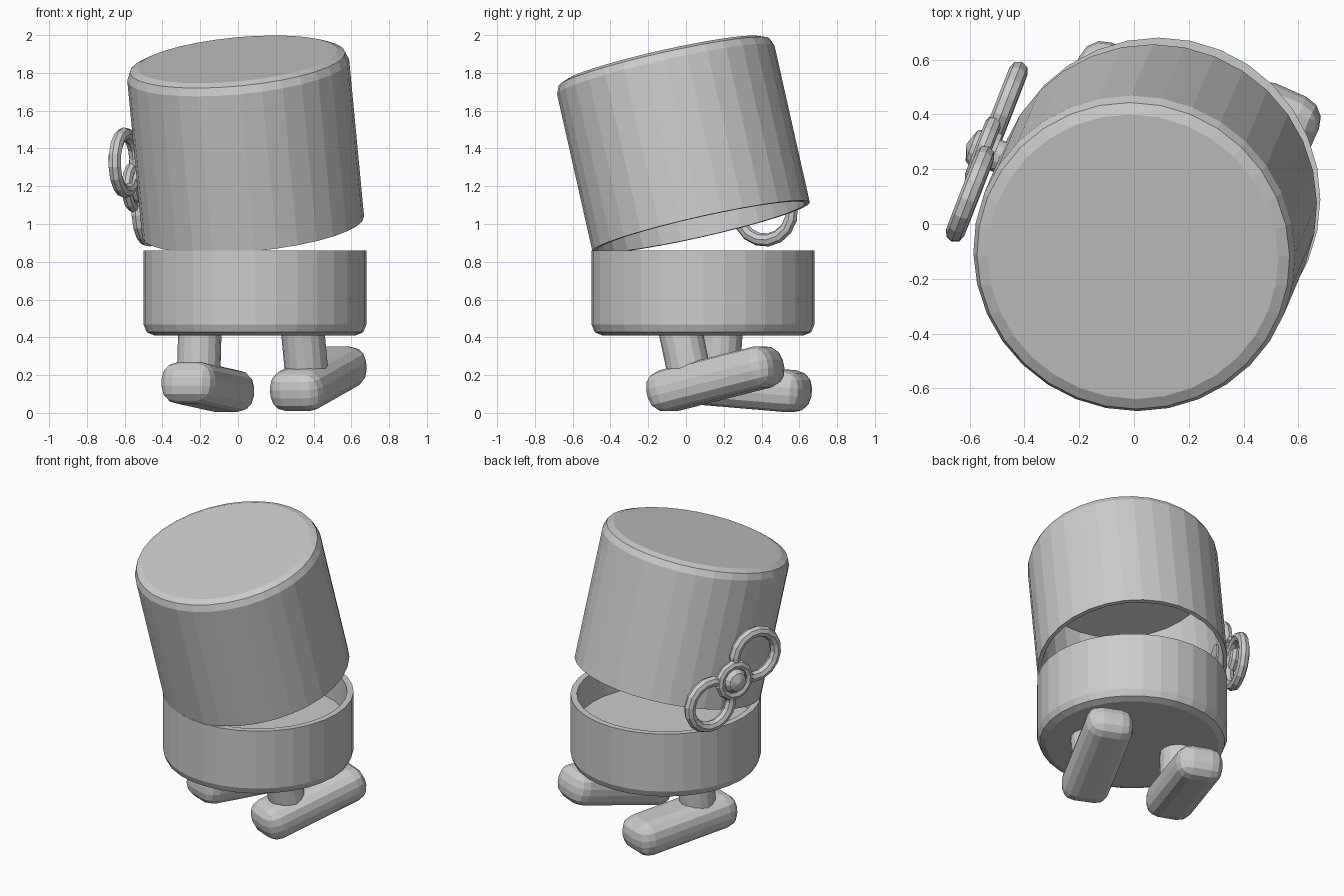
import bpy, bmesh, math
from mathutils import Matrix, Vector

if "Cube" in bpy.data.objects:
    bpy.data.objects.remove(bpy.data.objects["Cube"])

grey = bpy.data.materials.new("plain grey")
grey.use_nodes = True
grey.diffuse_color = (0.6, 0.6, 0.6, 1)
grey.node_tree.nodes["Principled BSDF"].inputs["Base Color"].default_value = (0.6, 0.6, 0.6, 1)


def add(name, bm, matrix):
    """Turn a bmesh into a flat-shaded grey object placed by a matrix."""
    bmesh.ops.recalc_face_normals(bm, faces=bm.faces)
    mesh = bpy.data.meshes.new(name)
    bm.to_mesh(mesh)
    bm.free()
    mesh.materials.append(grey)
    obj = bpy.data.objects.new(name, mesh)
    bpy.context.collection.objects.link(obj)
    obj.matrix_world = matrix
    return obj


def lathe(name, profile, matrix, sides, closed=False):
    """Spin a profile of (radius, height) points round local z."""
    bm = bmesh.new()
    verts = [bm.verts.new((r, 0, z)) for r, z in profile]
    pairs = list(zip(verts, verts[1:])) + ([(verts[-1], verts[0])] if closed else [])
    edges = [bm.edges.new(p) for p in pairs]
    bmesh.ops.spin(bm, geom=verts + edges, axis=(0, 0, 1), cent=(0, 0, 0),
                   angle=math.tau, steps=sides)
    bmesh.ops.remove_doubles(bm, verts=bm.verts, dist=0.0005)
    return add(name, bm, matrix)


def cup(name, matrix, height, wall, floor, radius=0.59, bevel=0.058):
    """Open round tub with a rounded base edge."""
    profile = [(0, 0)]
    for i in range(3):
        a = i * math.pi / 4
        profile.append((radius - bevel + bevel * math.sin(a), bevel - bevel * math.cos(a)))
    profile += [(radius, height), (radius - wall, height), (radius - wall, floor), (0, floor)]
    lathe(name, profile, matrix, 32)


def ring(name, matrix, major, minor, sides):
    profile = [(major + minor * math.cos(i * math.tau / 8), minor * math.sin(i * math.tau / 8))
               for i in range(8)]
    lathe(name, profile, matrix, sides, closed=True)


def frame(x, y, z, origin):
    m = Matrix((x, y, z)).transposed().to_4x4()
    m.translation = origin
    return m


# Lower body tub
cup("lower_body", Matrix.Translation((0.09, 0.09, 0.41)), 0.45, 0.04, 0.25)

# Tilted upper body, an upside-down tub
axis = Vector((-0.095, -0.225, 1)).normalized()
base = Vector((0.08, 0.08, 0.985))
side = axis.cross(Vector((0, 1, 0))).normalized()
cup("upper_body", frame(side, (-axis).cross(side), -axis, base + axis * 0.913),
    0.913, 0.025, 0.15)

# Feet with their legs
for name, place, yaw, pitch in (("left", (0.425, 0.155, 0.18), 24, 13),
                                ("right", (-0.16, 0.295, 0.137), 21, -4.5)):
    m = (Matrix.Translation(place) @ Matrix.Rotation(math.radians(-yaw), 4, "Z")
         @ Matrix.Rotation(math.radians(pitch), 4, "X"))
    bm = bmesh.new()
    bmesh.ops.create_cube(bm, size=1)
    bmesh.ops.scale(bm, vec=(0.30, 0.74, 0.222), verts=bm.verts)
    bmesh.ops.bevel(bm, geom=bm.edges[:], offset=0.09, segments=3, profile=0.5,
                    affect="EDGES")
    add(name + "_foot", bm, m)
    lathe(name + "_leg", [(0, 0), (0.115, 0), (0.115, 0.34), (0, 0.34)],
          m @ Matrix.Translation((0, -0.14, 0)), 16)

# Winding key on the side of the upper body
out = Vector((-0.93, 0.36, 0))
out = (out - axis * out.dot(axis)).normalized()
along = out.cross(axis)
if along.y > 0:
    along = -along
angle = math.radians(51.5)
u = along * math.cos(angle) + axis * math.sin(angle)
key = frame(u, out.cross(u), out, base + axis * 0.222 + out * 0.64)
for name, shift in (("upper", 0.21), ("lower", -0.21)):
    ring("key_" + name + "_loop", key @ Matrix.Translation((shift, 0, 0)), 0.153, 0.035, 16)
ring("key_hub_ring", key @ Matrix.Translation((0, 0, 0.015)), 0.105, 0.03, 12)
lathe("key_shaft", [(0, -0.09), (0.06, -0.09), (0.06, 0.02), (0, 0.02)], key, 12)
lathe("key_knob", [(0, -0.03), (0.085, -0.03), (0.085, 0.02), (0.06, 0.06), (0, 0.08)], key, 12)
